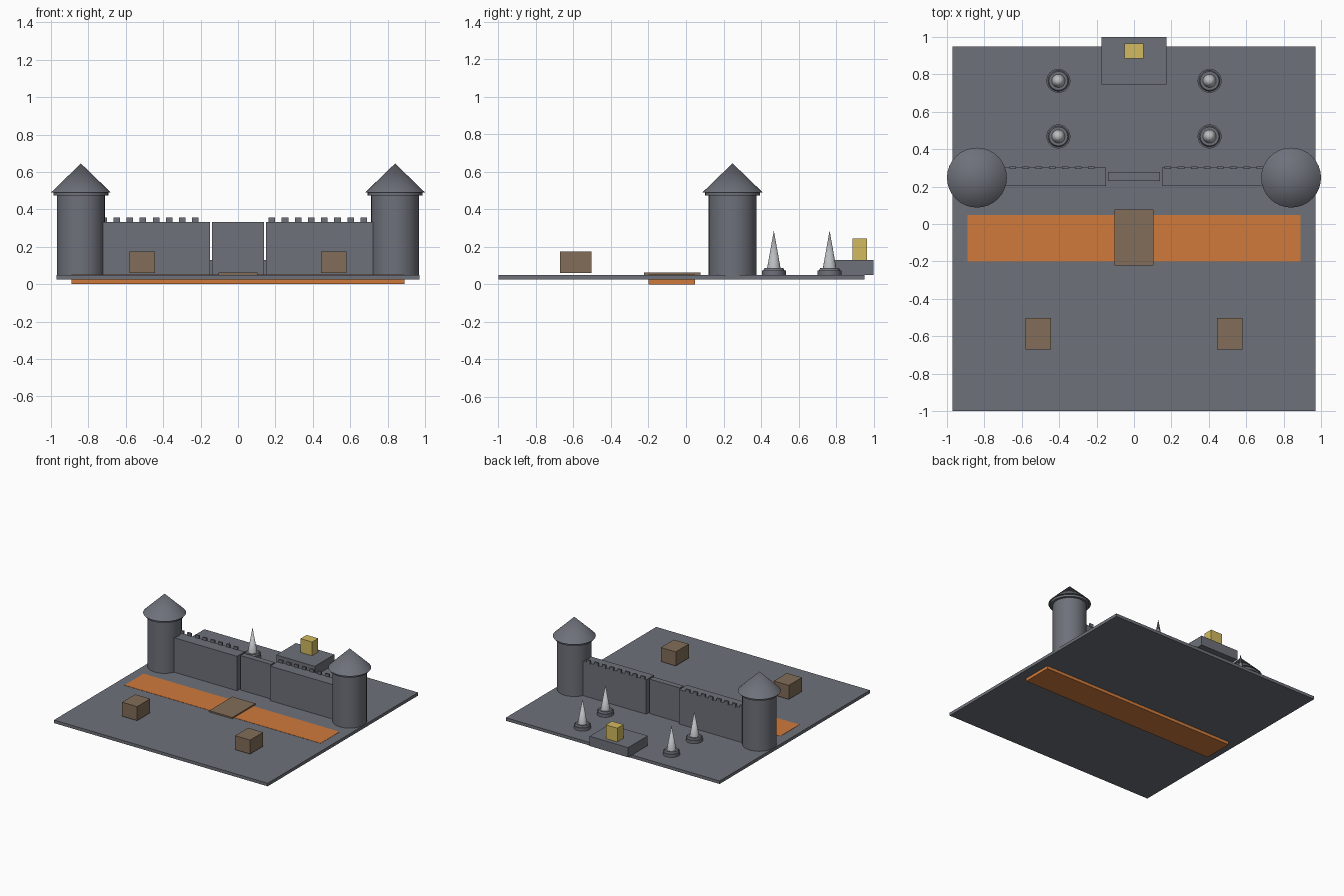
import bpy, math

if "Cube" in bpy.data.objects:
    bpy.data.objects.remove(bpy.data.objects["Cube"])


def material(name, r, g, b):
    def lin(c):
        c /= 255
        return c / 12.92 if c <= 0.04045 else ((c + 0.055) / 1.055) ** 2.4
    m = bpy.data.materials.new(name)
    m.diffuse_color = (lin(r), lin(g), lin(b), 1)
    m.use_nodes = True
    m.node_tree.nodes["Principled BSDF"].inputs["Base Color"].default_value = m.diffuse_color
    return m


STONE = material("grey_stone", 110, 113, 122)
LAVA = material("orange_lava", 208, 122, 60)
WOOD = material("brown_wood", 130, 109, 88)
GOLD = material("gold", 210, 186, 95)
STEEL = material("light_steel", 186, 189, 192)


def finish(name, mat):
    o = bpy.context.object
    o.name = name
    o.data.materials.append(mat)
    return o


def box(name, mat, x0, x1, y0, y1, z0, z1):
    bpy.ops.mesh.primitive_cube_add(
        size=1, location=((x0 + x1) / 2, (y0 + y1) / 2, (z0 + z1) / 2))
    o = finish(name, mat)
    o.scale = (x1 - x0, y1 - y0, z1 - z0)
    bpy.ops.object.transform_apply(location=False, rotation=False, scale=True)
    return o


def round_part(name, mat, x, y, r0, r1, z0, z1, sides=32):
    bpy.ops.mesh.primitive_cone_add(
        vertices=sides, radius1=r0, radius2=r1, depth=z1 - z0,
        location=(x, y, (z0 + z1) / 2))
    o = finish(name, mat)
    bpy.ops.object.shade_smooth_by_angle(angle=math.radians(35))
    return o


# Courtyard floor, lava moat and drawbridge
box("floor", STONE, -0.97, 0.97, -1.0, 0.95, 0.025, 0.05)
box("lava_moat", LAVA, -0.89, 0.89, -0.2, 0.047, 0.0, 0.052)
box("drawbridge", WOOD, -0.105, 0.105, -0.223, 0.077, 0.05, 0.062)

# Gate between the walls
box("gate", STONE, -0.138, 0.138, 0.229, 0.277, 0.05, 0.333)

for side, s in (("left", -1), ("right", 1)):
    # Wall with a row of battlements along its back edge
    cx = 0.45 * s
    box(side + "_wall", STONE, cx - 0.3, cx + 0.3, 0.202, 0.302, 0.05, 0.333)
    for i in range(8):
        mx = cx - 0.269 + 0.0702 * i
        box(f"{side}_merlon_{i}", STONE, mx - 0.0175, mx + 0.0175,
            0.293, 0.307, 0.325, 0.355)

    # Corner tower with a rim and pointed roof
    tx, ty = 0.84 * s, 0.248
    round_part(side + "_tower", STONE, tx, ty, 0.128, 0.128, 0.05, 0.48)
    round_part(side + "_tower_rim", STONE, tx, ty, 0.147, 0.147, 0.473, 0.492)
    round_part(side + "_tower_roof", STONE, tx, ty, 0.16, 0, 0.49, 0.645)

    # Crate in the forecourt
    box(side + "_crate", WOOD, 0.513 * s - 0.068, 0.513 * s + 0.068,
        -0.672, -0.503, 0.06, 0.175)

    # Spikes on round pedestals
    for row, y in (("front", 0.468), ("back", 0.765)):
        x = 0.404 * s
        tag = f"{side}_{row}"
        round_part(tag + "_pedestal", STONE, x, y, 0.064, 0.064, 0.05, 0.075)
        round_part(tag + "_pedestal_top", STONE, x, y, 0.056, 0.05, 0.075, 0.087)
        round_part(tag + "_spike", STEEL, x, y, 0.036, 0, 0.085, 0.287, 16)

# Treasure on its platform at the back
box("treasure_platform", STONE, -0.175, 0.175, 0.746, 1.0, 0.05, 0.13)
box("treasure_block", GOLD, -0.052, 0.052, 0.886, 0.965, 0.13, 0.243)
